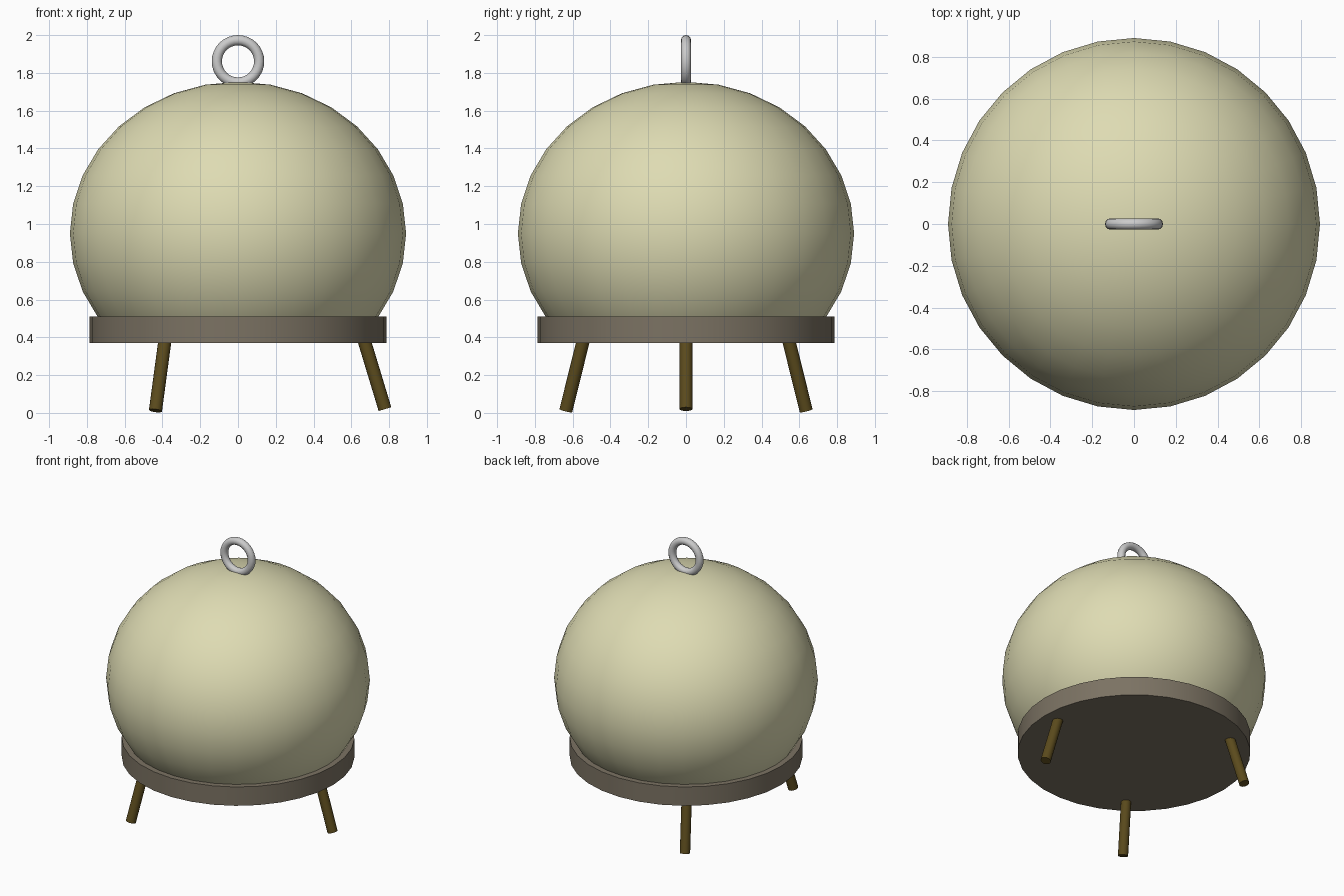
import bpy, bmesh, math
from mathutils import Vector

if "Cube" in bpy.data.objects:
    bpy.data.objects.remove(bpy.data.objects["Cube"])


def paint(obj, name, color):
    mat = bpy.data.materials.get(name) or bpy.data.materials.new(name)
    mat.diffuse_color = (*color, 1)
    mat.use_nodes = True
    mat.node_tree.nodes["Principled BSDF"].inputs["Base Color"].default_value = mat.diffuse_color
    obj.data.materials.append(mat)


def finish(name, angle=40):
    obj = bpy.context.object
    obj.name = name
    bpy.ops.object.shade_smooth_by_angle(angle=math.radians(angle))
    return obj


def rod(name, a, b, radius):
    a, b = Vector(a), Vector(b)
    d = b - a
    bpy.ops.mesh.primitive_cylinder_add(
        vertices=16, radius=radius, depth=d.length, location=(a + b) / 2,
        rotation=d.to_track_quat('Z', 'Y').to_euler())
    return finish(name)


# Squashed dome, open where it sits inside the base
bpy.ops.mesh.primitive_uv_sphere_add(segments=32, ring_count=16, radius=0.89,
                                     location=(0, 0, 0.95))
dome = bpy.context.object
bm = bmesh.new()
bm.from_mesh(dome.data)
bmesh.ops.scale(bm, vec=(1, 1, 0.902), verts=bm.verts)
bmesh.ops.delete(bm, geom=[v for v in bm.verts if v.co.z < -0.57], context='VERTS')
bm.to_mesh(dome.data)
bm.free()
paint(finish("dome"), "cream", (0.73, 0.71, 0.45))

# Round base plate
bpy.ops.mesh.primitive_cylinder_add(vertices=32, radius=0.785, depth=0.14,
                                    location=(0, 0, 0.44))
paint(finish("base_plate"), "dark_taupe", (0.2, 0.17, 0.125))

# Three splayed legs: foot and upper end
legs = {"right_leg": ((0.778, 0, 0.02), (0.657, 0, 0.42))}
for side, s in (("front", -1), ("back", 1)):
    legs[side + "_left_leg"] = ((-0.437, s * 0.636, 0.012), (-0.382, s * 0.535, 0.42))
for name, (foot, top) in legs.items():
    paint(rod(name, foot, top, 0.035), "brown", (0.105, 0.07, 0.012))

# Hanging ring on top
bpy.ops.mesh.primitive_torus_add(major_segments=32, minor_segments=12,
                                 major_radius=0.112, minor_radius=0.027,
                                 location=(0, 0, 1.861), rotation=(math.pi / 2, 0, 0))
finish("hanging_ring", 60)
